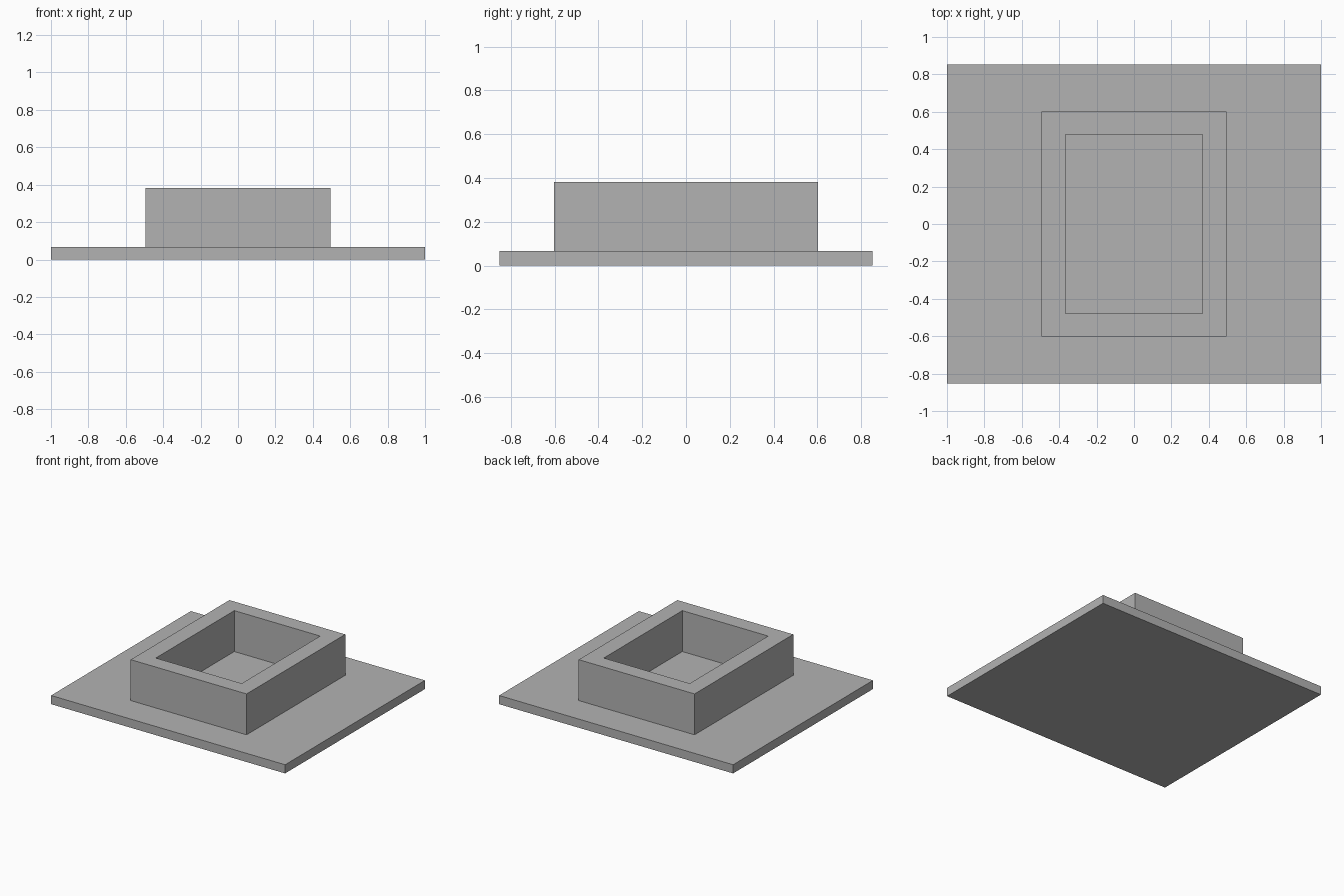
import bpy
import bmesh

default = bpy.data.objects.get("Cube")
if default:
    bpy.data.objects.remove(default, do_unlink=True)

PLATE_TOP = 0.067
COLLAR_TOP = 0.383

# Single flat grey
GREY = (0.45, 0.45, 0.45, 1.0)
grey = bpy.data.materials.new("plain_grey")
grey.use_nodes = True
grey.diffuse_color = GREY
grey.node_tree.nodes["Principled BSDF"].inputs["Base Color"].default_value = GREY


def add_object(name, bm):
    bmesh.ops.recalc_face_normals(bm, faces=bm.faces)
    mesh = bpy.data.meshes.new(name)
    bm.to_mesh(mesh)
    bm.free()
    mesh.materials.append(grey)
    obj = bpy.data.objects.new(name, mesh)
    bpy.context.scene.collection.objects.link(obj)
    return obj


def rectangle(bm, half_x, half_y, z):
    corners = ((-1, -1), (1, -1), (1, 1), (-1, 1))
    return [bm.verts.new((sx * half_x, sy * half_y, z)) for sx, sy in corners]


def join_loops(bm, a, b):
    for i in range(4):
        j = (i + 1) % 4
        bm.faces.new((a[i], a[j], b[j], b[i]))


# Base plate
bm = bmesh.new()
low = rectangle(bm, 1.0, 0.853, 0)
high = rectangle(bm, 1.0, 0.853, PLATE_TOP)
join_loops(bm, low, high)
bm.faces.new(low)
bm.faces.new(high)
add_object("base_plate", bm)

# Hollow rectangular collar, open down to the plate
bm = bmesh.new()
outer, inner = (0.495, 0.602), (0.367, 0.479)
loops = [
    rectangle(bm, *outer, PLATE_TOP),
    rectangle(bm, *outer, COLLAR_TOP),
    rectangle(bm, *inner, COLLAR_TOP),
    rectangle(bm, *inner, PLATE_TOP),
]
for k in range(4):
    join_loops(bm, loops[k], loops[(k + 1) % 4])
add_object("collar", bm)
